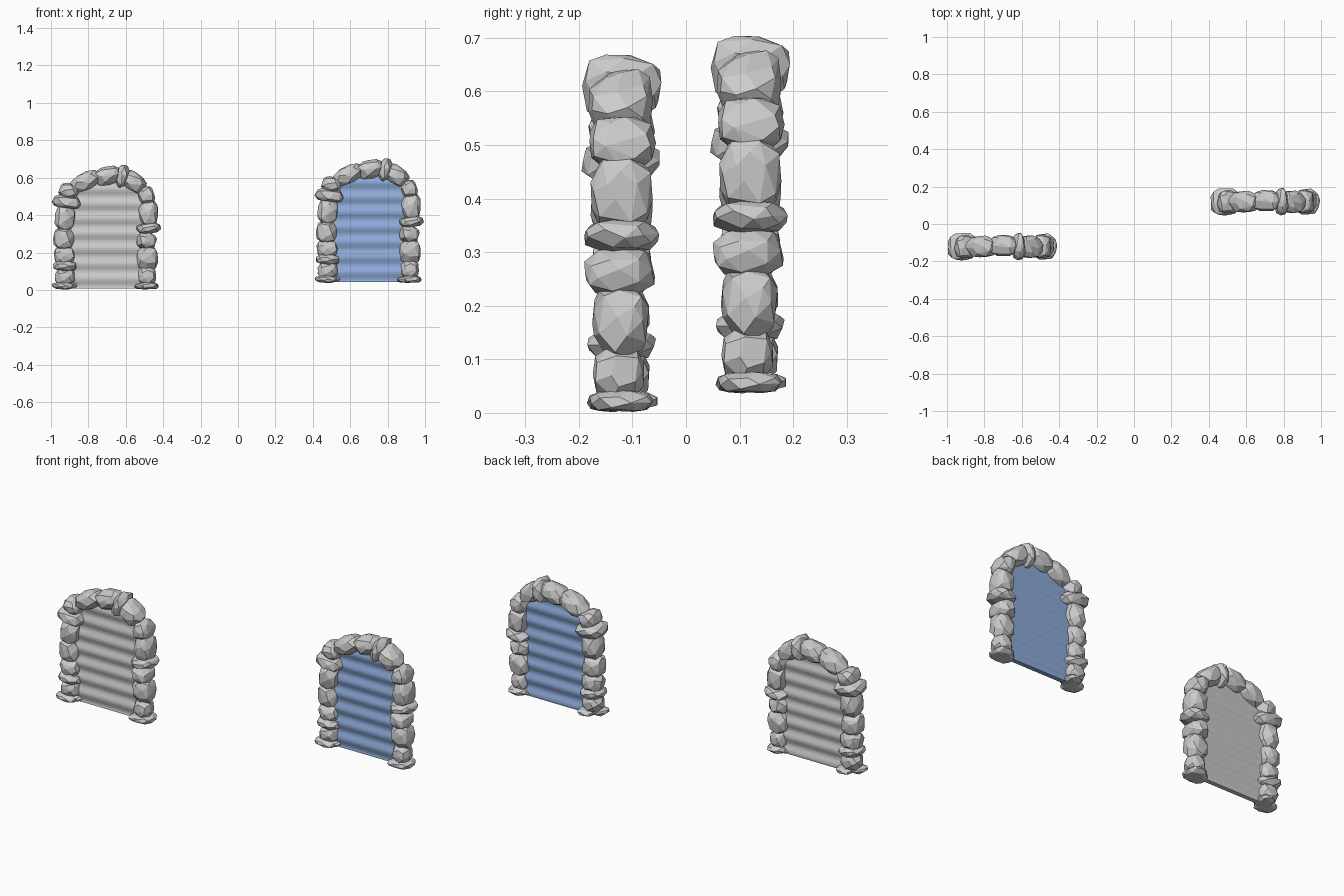
import bpy, bmesh, math, random
from mathutils import Vector, Matrix

if "Cube" in bpy.data.objects:
    bpy.data.objects.remove(bpy.data.objects["Cube"])

random.seed(11)
CX, CY = -0.705, -0.12           # centre of the first arch
STEP = Vector((1.405, 0.24, 0.035))  # offset to the second arch


def rock_mesh(name, sx, sy, sz, points=34):
    """Faceted boulder: hull of jittered points on a blocky ellipsoid."""
    bm = bmesh.new()
    pts = []
    turn = random.random() * 6.28
    for i in range(points):
        z = 1 - 2 * (i + 0.5) / points
        a = i * 2.39996 + turn
        r = math.sqrt(1 - z * z)
        p = Vector((r * math.cos(a), r * math.sin(a), z))
        p += Vector([random.uniform(-0.16, 0.16) for _ in range(3)])
        p.normalize()
        k = sum(abs(c) ** 2.9 for c in p) ** (-1 / 2.9)
        pts.append(p * k * random.uniform(0.92, 1.0))
    # fit the rock to the wanted half sizes
    for ax, s in enumerate((sx, sy, sz)):
        lo, hi = min(p[ax] for p in pts), max(p[ax] for p in pts)
        for p in pts:
            p[ax] = ((p[ax] - lo) / (hi - lo) * 2 - 1) * s
    verts = [bm.verts.new(p) for p in pts]
    res = bmesh.ops.convex_hull(bm, input=verts)
    bmesh.ops.delete(bm, geom=[v for v in bm.verts if not v.link_faces], context='VERTS')
    bmesh.ops.dissolve_limit(bm, angle_limit=math.radians(12), verts=bm.verts, edges=bm.edges)
    bmesh.ops.recalc_face_normals(bm, faces=bm.faces)
    me = bpy.data.meshes.new(name)
    bm.to_mesh(me)
    bm.free()
    return me


def add(name, me, loc, rot=0.0):
    ob = bpy.data.objects.new(name, me)
    ob.location = loc
    ob.rotation_euler = (0, math.radians(rot), 0)
    bpy.context.collection.objects.link(ob)
    return ob


# stones: part, x, y offset, z, half sizes x y z, tilt
stones = [
    ("left_base", -0.935, -0.02, 0.021, 0.060, 0.045, 0.019, 2),
    ("left_base", -0.900, 0.015, 0.021, 0.042, 0.052, 0.018, -3),
    ("left_column", -0.925, 0.0, 0.070, 0.055, 0.052, 0.048, 2),
    ("left_column", -0.925, 0.0, 0.128, 0.064, 0.064, 0.029, 5),
    ("left_column", -0.928, 0.0, 0.185, 0.056, 0.052, 0.050, -4),
    ("left_column", -0.933, 0.0, 0.275, 0.056, 0.055, 0.060, 0),
    ("left_column", -0.925, 0.0, 0.385, 0.054, 0.058, 0.075, 4),
    ("left_column", -0.917, -0.002, 0.470, 0.078, 0.073, 0.036, 8),
    ("left_column", -0.905, 0.0, 0.525, 0.052, 0.062, 0.044, 18),
    ("arch_top", -0.815, 0.0, 0.580, 0.086, 0.058, 0.047, -27),
    ("arch_top", -0.698, 0.005, 0.610, 0.078, 0.056, 0.050, -14),
    ("arch_key", -0.618, 0.0, 0.607, 0.032, 0.074, 0.062, 14),
    ("arch_top", -0.560, -0.002, 0.580, 0.072, 0.060, 0.048, 36),
    ("right_column", -0.489, 0.002, 0.503, 0.044, 0.062, 0.050, -10),
    ("right_column", -0.480, 0.0, 0.410, 0.052, 0.058, 0.074, 0),
    ("right_column", -0.478, 0.0, 0.330, 0.067, 0.070, 0.031, -5),
    ("right_column", -0.488, -0.004, 0.262, 0.054, 0.066, 0.048, 4),
    ("right_column", -0.485, -0.002, 0.170, 0.058, 0.053, 0.066, 3),
    ("right_column", -0.486, -0.006, 0.075, 0.048, 0.048, 0.052, -2),
    ("right_base", -0.480, 0.0, 0.022, 0.056, 0.060, 0.021, 0),
    ("right_base", -0.515, -0.015, 0.018, 0.038, 0.046, 0.016, 4),
]
for part, x, dy, z, sx, sy, sz, rot in stones:
    me = rock_mesh(part + "_stone", sx, sy, sz)
    loc = Vector((x, CY + dy, z))
    add("grey_gate_" + part + "_stone", me, loc, rot)
    add("blue_gate_" + part + "_stone", me, loc + STEP, rot)


# rippled panel that fills the opening
def panel_mesh(name):
    bm = bmesh.new()
    rows = 56
    rings = []
    for i in range(rows + 1):
        z = 0.008 + 0.602 * i / rows
        w = 0.205 if z < 0.45 else 0.205 - 0.15 * ((z - 0.45) / 0.16) ** 1.5
        y = 0.0045 * math.sin(2 * math.pi * z / 0.08)
        rings.append([bm.verts.new(c) for c in
                      ((-w, y - 0.012, z), (w, y - 0.012, z), (w, y + 0.012, z), (-w, y + 0.012, z))])
    for a, b in zip(rings, rings[1:]):
        for j in range(4):
            k = (j + 1) % 4
            bm.faces.new((a[j], a[k], b[k], b[j]))
    bm.faces.new(rings[0][::-1])
    bm.faces.new(rings[-1])
    me = bpy.data.meshes.new(name)
    bm.to_mesh(me)
    bm.free()
    return me


add("grey_gate_panel", panel_mesh("grey_panel"), (CX, CY, 0))
blue = bpy.data.materials.new("blue_water")
blue.diffuse_color = (0.27, 0.41, 0.70, 1)
blue.use_nodes = True
blue.node_tree.nodes["Principled BSDF"].inputs["Base Color"].default_value = blue.diffuse_color
panel = add("blue_gate_panel", panel_mesh("blue_panel"), Vector((CX, CY, 0)) + STEP)
panel.data.materials.append(blue)
